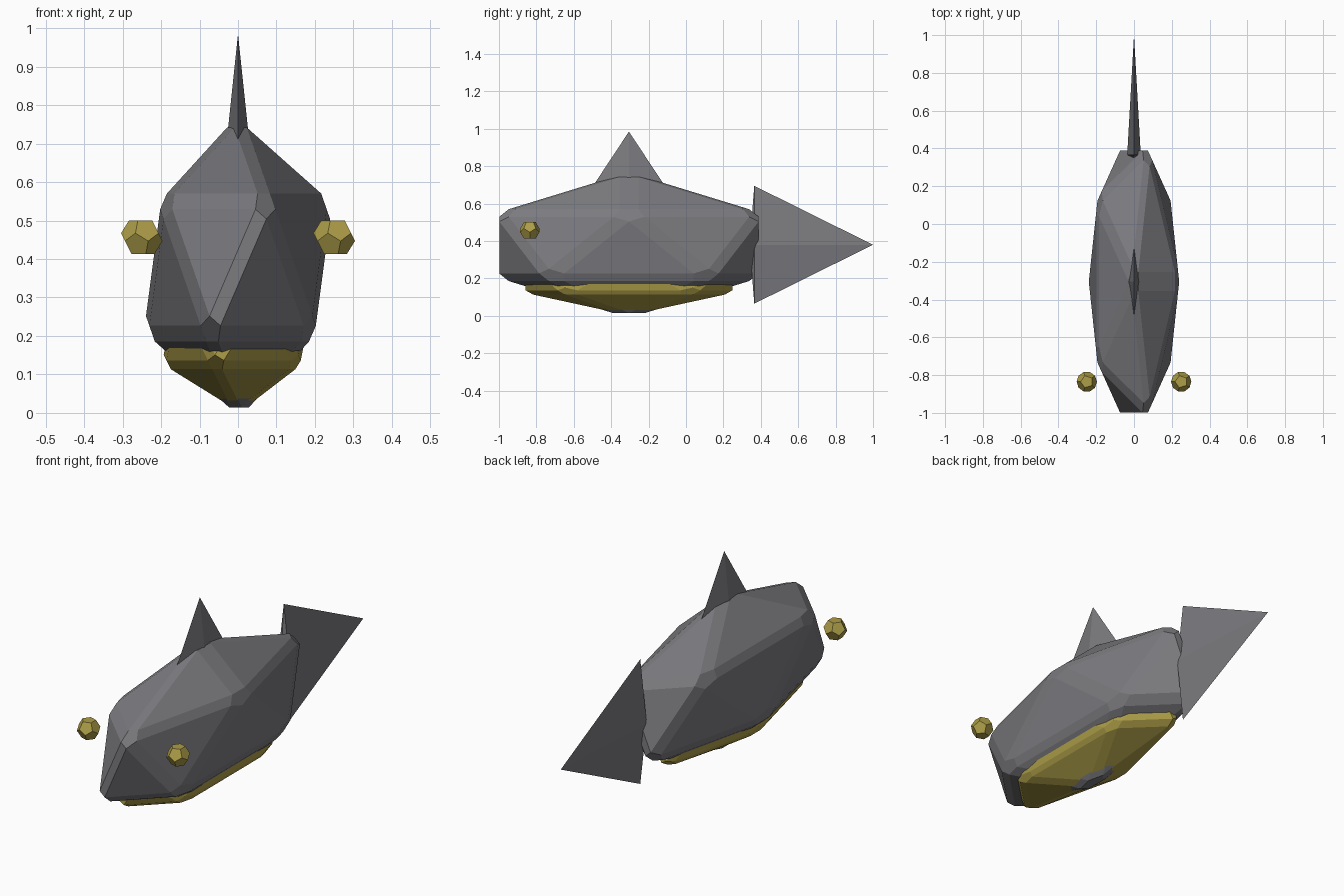
import bpy, bmesh
from mathutils import Matrix, Vector

if "Cube" in bpy.data.objects:
    bpy.data.objects.remove(bpy.data.objects["Cube"])


def material(name, rgb):
    m = bpy.data.materials.new(name)
    m.diffuse_color = (*rgb, 1)
    m.use_nodes = True
    m.node_tree.nodes["Principled BSDF"].inputs["Base Color"].default_value = m.diffuse_color
    return m


grey = material("slate grey", (0.20, 0.20, 0.215))
yellow = material("mustard yellow", (0.42, 0.34, 0.065))


def finish(bm, name, mat):
    bmesh.ops.recalc_face_normals(bm, faces=bm.faces)
    mesh = bpy.data.meshes.new(name)
    bm.to_mesh(mesh)
    bm.free()
    mesh.materials.append(mat)
    ob = bpy.data.objects.new(name, mesh)
    bpy.context.collection.objects.link(ob)
    return ob


def faceted_hull(name, centre, scale, bevel, mat):
    """Bevelled icosahedron stretched to size."""
    bm = bmesh.new()
    bmesh.ops.create_icosphere(bm, subdivisions=1, radius=1)
    bmesh.ops.bevel(bm, geom=bm.edges[:] + bm.verts[:], offset=bevel,
                    segments=1, profile=0.5, affect='EDGES', clamp_overlap=True)
    bm.transform(Matrix.Translation(centre) @ Matrix.Diagonal((*scale, 1)))
    return finish(bm, name, mat)


def eye(name, centre, radius):
    """Dodecahedron, built from the face centres of an icosahedron."""
    ico = bmesh.new()
    bmesh.ops.create_icosphere(ico, subdivisions=1, radius=radius)
    bm = bmesh.new()
    for f in ico.faces:
        bm.verts.new(f.calc_center_median() + Vector(centre))
    ico.free()
    bmesh.ops.convex_hull(bm, input=bm.verts)
    bmesh.ops.dissolve_limit(bm, angle_limit=0.05, verts=bm.verts, edges=bm.edges)
    return finish(bm, name, yellow)


def fin(name, apex, base, back):
    """Thin diamond-based spike; back is the shallow point behind the base."""
    bm = bmesh.new()
    ring = [bm.verts.new(p) for p in base]
    for tip in (apex, back):
        t = bm.verts.new(tip)
        for i in range(4):
            bm.faces.new((ring[i], ring[(i + 1) % 4], t))
    return finish(bm, name, grey)


# Body and belly
faceted_hull("body", (0, -0.305, 0.378), (0.275, 0.838, 0.395), 0.065, grey)
faceted_hull("belly", (0, -0.305, 0.222), (0.222, 0.668, 0.223), 0.065, yellow)

# Eyes floating beside the head
for side, x in (("right", 0.25), ("left", -0.25)):
    eye(side + "_eye", (x, -0.835, 0.457), 0.069)

# Dorsal fin and tail fin
fin("dorsal_fin", (0, -0.305, 0.985),
    [(0.031, -0.305, 0.69), (0, -0.11, 0.69), (-0.031, -0.305, 0.69), (0, -0.50, 0.69)],
    (0, -0.305, 0.67))
fin("tail_fin", (0, 1.0, 0.38),
    [(0.036, 0.365, 0.38), (0, 0.365, 0.695), (-0.036, 0.365, 0.38), (0, 0.365, 0.065)],
    (0, 0.34, 0.38))
